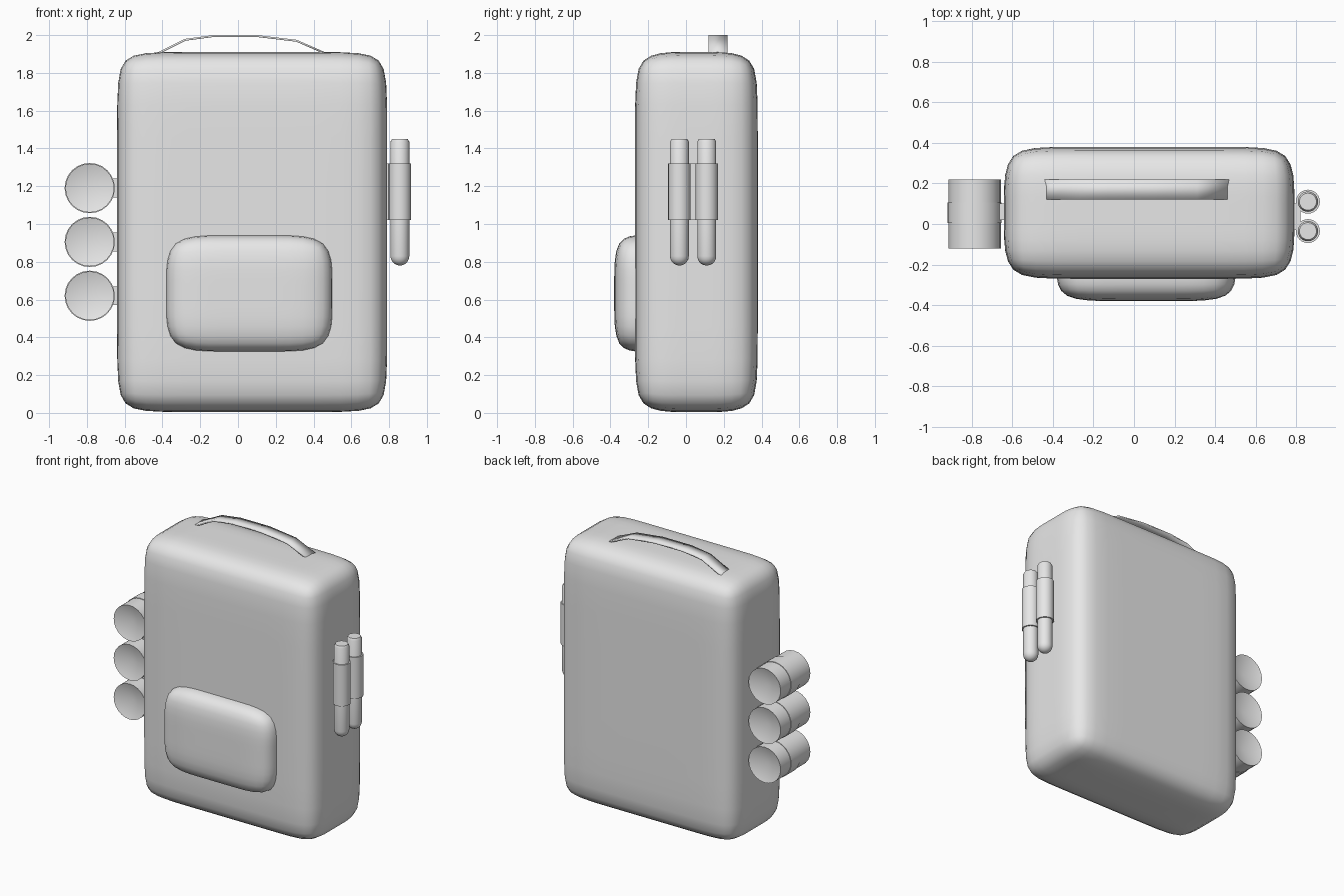
import bpy, bmesh, math
from mathutils import Vector, Matrix

old = bpy.data.objects.get("Cube")
if old:
    bpy.data.objects.remove(old, do_unlink=True)

grey = bpy.data.materials.new("plain_grey")
grey.use_nodes = True
grey.diffuse_color = (0.8, 0.8, 0.8, 1)
grey.node_tree.nodes["Principled BSDF"].inputs["Base Color"].default_value = (0.8, 0.8, 0.8, 1)


def finish(name, bm, angle=40):
    bmesh.ops.recalc_face_normals(bm, faces=bm.faces[:])
    mesh = bpy.data.meshes.new(name)
    bm.to_mesh(mesh)
    bm.free()
    obj = bpy.data.objects.new(name, mesh)
    bpy.context.collection.objects.link(obj)
    mesh.materials.append(grey)
    bpy.ops.object.select_all(action="DESELECT")
    obj.select_set(True)
    bpy.context.view_layer.objects.active = obj
    bpy.ops.object.shade_smooth_by_angle(angle=math.radians(angle))
    return obj


def soft_box(name, low, high, inset):
    """Box with support loops near its edges, rounded by subdivision."""
    low, high = Vector(low), Vector(high)
    bm = bmesh.new()
    bmesh.ops.create_cube(bm, size=1)
    half = (high - low) / 2
    for v in bm.verts:
        v.co = Vector(2 * c * h for c, h in zip(v.co, half))
    for axis in range(3):
        normal = Vector((0, 0, 0))
        normal[axis] = 1
        for side in (-1, 1):
            bmesh.ops.bisect_plane(bm, geom=bm.verts[:] + bm.edges[:] + bm.faces[:],
                                   plane_co=normal * side * (half[axis] - inset[axis]),
                                   plane_no=normal)
    bmesh.ops.translate(bm, verts=bm.verts[:], vec=(low + high) / 2)
    obj = finish(name, bm, 180)
    mod = obj.modifiers.new("rounding", "SUBSURF")
    mod.levels = mod.render_levels = 2


def lathe(name, profile, matrix, angle=40, steps=24):
    """Spin (radius, height) points about the local z axis, then place."""
    bm = bmesh.new()
    verts = [bm.verts.new((r, 0, z)) for r, z in profile]
    edges = [bm.edges.new(pair) for pair in zip(verts, verts[1:])]
    bmesh.ops.spin(bm, geom=verts + edges, cent=(0, 0, 0), axis=(0, 0, 1),
                   angle=math.tau, steps=steps)
    bmesh.ops.remove_doubles(bm, verts=bm.verts[:], dist=0.0005)
    bm.transform(matrix)
    return finish(name, bm, angle)


def box(name, low, high):
    low, high = Vector(low), Vector(high)
    bm = bmesh.new()
    bmesh.ops.create_cube(bm, size=1)
    for v in bm.verts:
        v.co = Vector(c * s for c, s in zip(v.co, high - low)) + (low + high) / 2
    finish(name, bm)


# Bag and front pocket
soft_box("bag_body", (-0.64, -0.27, 0.005), (0.79, 0.38, 1.91), (0.27, 0.27, 0.27))
soft_box("front_pocket", (-0.38, -0.38, 0.325), (0.5, -0.02, 0.94), (0.3, 0.16, 0.26))

# Carrying handle: a thin arched strip
arch = [(-0.46, 1.89), (-0.41, 1.91), (-0.28, 1.975), (-0.13, 1.995),
        (0.1, 1.995), (0.31, 1.97), (0.47, 1.9)]
bm = bmesh.new()
rows = [[bm.verts.new((x, y, z)) for y in (0.12, 0.22)] for x, z in arch]
for a, b in zip(rows, rows[1:]):
    bm.faces.new((a[0], b[0], b[1], a[1]))
handle = finish("carry_handle", bm)
mod = handle.modifiers.new("thickness", "SOLIDIFY")
mod.thickness, mod.offset = 0.01, 0

# Rolls on the side, with dished ends, each held by a strap
for i, z in enumerate((1.19, 0.905, 0.62)):
    place = Matrix.Translation((-0.785, 0.05, z)) @ Matrix.Rotation(math.pi / 2, 4, "X")
    lathe(f"side_roll_{i + 1}", [(0, -0.13), (0.129, -0.17), (0.129, 0.17), (0, 0.13)], place)
    lathe(f"roll_strap_{i + 1}", [(0.129, -0.055), (0.133, -0.055), (0.133, 0.045), (0.129, 0.045)],
          place)
    box(f"strap_tab_{i + 1}", (-0.68, 0.02, z - 0.05), (-0.6, 0.1, z + 0.05))

# Pens with round tips, each in a sleeve
tip = [(0.05 * math.sin(t), 0.83 - 0.05 * math.cos(t))
       for t in (i * math.pi / 10 for i in range(6))]
for i, y in enumerate((-0.035, 0.11)):
    place = Matrix.Translation((0.857, y, 0))
    lathe(f"pen_{i + 1}", tip + [(0.05, 1.435), (0.042, 1.45), (0, 1.45)], place, 35)
    lathe(f"pen_sleeve_{i + 1}", [(0.05, 1.02), (0.059, 1.02), (0.059, 1.32), (0.05, 1.32)], place)
box("sleeve_backing", (0.775, -0.03, 1.02), (0.82, 0.1, 1.32))
